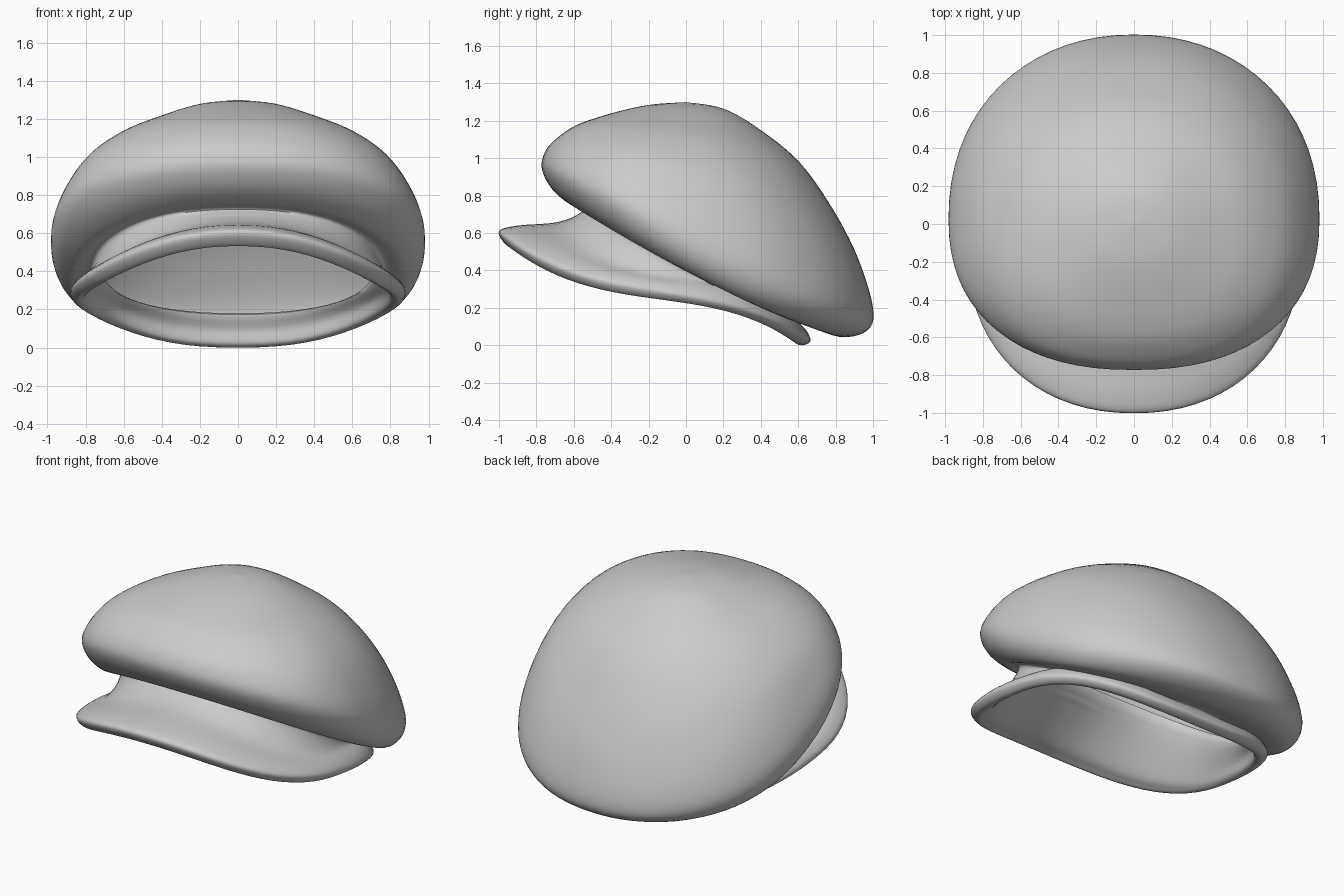
import bpy, bmesh, math
from mathutils import Vector

cube = bpy.data.objects.get("Cube")
if cube:
    bpy.data.objects.remove(cube, do_unlink=True)

SEGMENTS, STEPS = 72, 5
THICKNESS = 0.06

# Tilted rings: half width, front y, widest y, back y, front z, side z, back z
CROWN = [
    (0.00, 0.00, 0, 0.00, 1.30, 1.30, 1.30),
    (0.20, -0.20, 0, 0.20, 1.285, 1.277, 1.265),
    (0.40, -0.40, 0, 0.40, 1.24, 1.21, 1.15),
    (0.62, -0.59, 0, 0.61, 1.175, 1.11, 0.975),
    (0.80, -0.71, 0, 0.79, 1.09, 0.965, 0.72),
    (0.92, -0.76, 0, 0.92, 1.02, 0.775, 0.465),
    (0.98, -0.77, 0.02, 1.00, 0.94, 0.59, 0.20),
    (0.96, -0.72, 0.07, 0.97, 0.84, 0.44, 0.08),
    (0.88, -0.63, 0.10, 0.82, 0.76, 0.35, 0.045),
    (0.77, -0.54, 0.05, 0.62, 0.725, 0.375, 0.12),
]
# Band outside, rolled lip, band inside
BAND = [
    (0.79, -0.68, -0.06, 0.635, 0.66, 0.36, 0.09),
    (0.85, -0.90, -0.12, 0.655, 0.64, 0.33, 0.06),
    (0.88, -1.00, -0.16, 0.665, 0.61, 0.29, 0.02),
    (0.85, -0.965, -0.16, 0.62, 0.54, 0.25, 0.0),
    (0.81, -0.92, -0.15, 0.58, 0.54, 0.26, 0.02),
    (0.78, -0.80, -0.10, 0.58, 0.58, 0.31, 0.09),
    (0.71, -0.49, 0.05, 0.57, 0.76, 0.42, 0.18),
]


def lining(i, ring):
    """Crown ring moved inward by the cloth thickness."""
    rx, front, widest, back, zf, zm, zb = ring
    inset = THICKNESS * math.sin(math.pi * i / 10)
    drop = THICKNESS * math.cos(math.pi * i / 10)
    if i == 0:
        return (0, 0, 0, 0, zf - drop, zm - drop, zb - drop)
    return (rx - inset, front + inset, widest, back - inset, zf - drop, zm - drop, zb - drop)


def spline(a, b, c, d, t):
    """Catmull-Rom blend of four rings."""
    return [0.5 * (2 * q + (r - p) * t + (2 * p - 5 * q + 4 * r - s) * t * t
                   + (3 * q - p - 3 * r + s) * t ** 3)
            for p, q, r, s in zip(a, b, c, d)]


def smooth_rings(rings):
    last = len(rings) - 1
    result = []
    for i in range(last):
        before, after = rings[max(i - 1, 0)], rings[min(i + 2, last)]
        for k in range(STEPS):
            result.append(spline(before, rings[i], rings[i + 1], after, k / STEPS))
    result.append(rings[last])
    return result


def soften(v, power):
    """Make the round outline slightly square."""
    return math.copysign(abs(v) ** power, v)


def ring_point(ring, angle):
    rx, front, widest, back, zf, zm, zb, sag, front_power, back_power = ring
    power = back_power if math.sin(angle) > 0 else front_power
    s = soften(math.sin(angle), power)
    x = rx * soften(math.cos(angle), power)
    y = widest + ((back - widest) if s > 0 else (widest - front)) * s
    z = zm + (zb - zf) / 2 * s + ((zf + zb) / 2 - zm) * s * s + sag * s * (1 - s * s)
    return Vector((x, y, z))


# One closed skin: crown, tucked fold, flared band, lip, lining
crown_shape = (0, 0.87, 0.94)
band_shape = (0.16, 0.93, 0.82)
inside = [lining(i, r) for i, r in enumerate(CROWN[:-1])]
rings = ([r + crown_shape for r in CROWN] + [r + band_shape for r in BAND[:-1]]
         + [r + crown_shape for r in BAND[-1:] + inside[::-1]])

bm = bmesh.new()
loops = [[bm.verts.new(ring_point(r, 2 * math.pi * j / SEGMENTS)) for j in range(SEGMENTS)]
         for r in smooth_rings(rings)]
for upper, lower in zip(loops, loops[1:]):
    for j in range(SEGMENTS):
        n = (j + 1) % SEGMENTS
        bm.faces.new((upper[j], lower[j], lower[n], upper[n]))
bmesh.ops.remove_doubles(bm, verts=bm.verts, dist=0.0005)
bmesh.ops.recalc_face_normals(bm, faces=bm.faces)
mesh = bpy.data.meshes.new("cap_shell")
bm.to_mesh(mesh)
bm.free()
cap = bpy.data.objects.new("cap_shell", mesh)
bpy.context.collection.objects.link(cap)

# Cloth colour
grey = bpy.data.materials.new("plain_grey")
grey.use_nodes = True
colour = (0.6, 0.6, 0.6, 1)
grey.diffuse_color = colour
grey.node_tree.nodes["Principled BSDF"].inputs["Base Color"].default_value = colour
mesh.materials.append(grey)

bpy.ops.object.select_all(action='DESELECT')
cap.select_set(True)
bpy.context.view_layer.objects.active = cap
bpy.ops.object.shade_smooth_by_angle(angle=math.radians(60))
